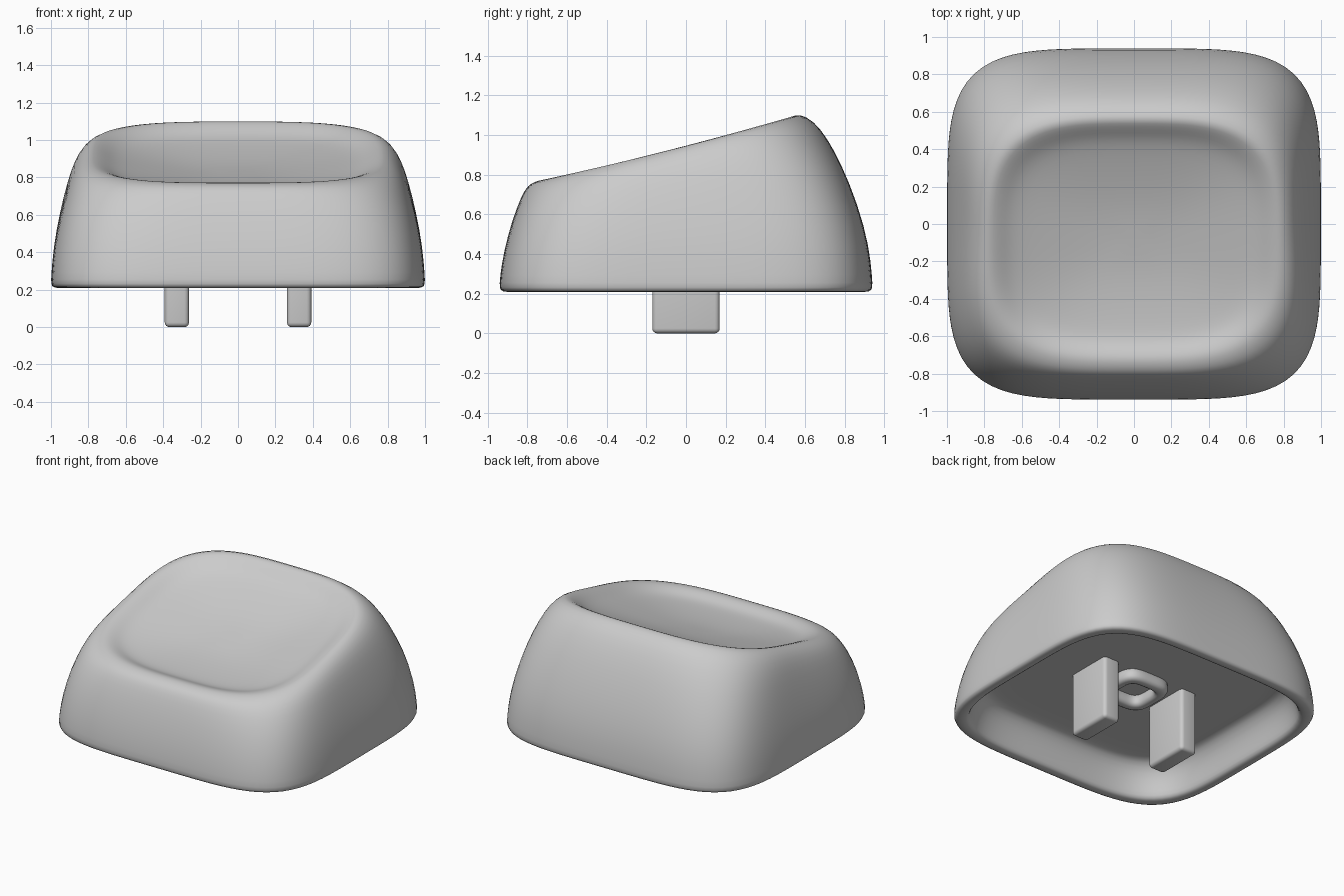
import bpy, bmesh
from math import cos, sin, tau

if "Cube" in bpy.data.objects:
    bpy.data.objects.remove(bpy.data.objects["Cube"])

grey = bpy.data.materials.new("plain grey")
grey.use_nodes = True
GREY = (0.6, 0.6, 0.6, 1)
grey.diffuse_color = GREY
grey.node_tree.nodes["Principled BSDF"].inputs["Base Color"].default_value = GREY
SEGMENTS = 64


def ring(bm, half_x, front, back, z_front, z_back, power):
    """Rounded-square loop rising from front to back with a slight sag."""
    verts = []
    mid, half_y = (front + back) / 2, (back - front) / 2
    rise = z_back - z_front
    for i in range(SEGMENTS):
        c, s = cos(tau * i / SEGMENTS), sin(tau * i / SEGMENTS)
        r = (abs(c) ** power + abs(s) ** power) ** (-1 / power)
        t = (r * s + 1) / 2
        z = z_front + rise * (t - 0.14 * t * (1 - t))
        verts.append(bm.verts.new((half_x * r * c, mid + half_y * r * s, z)))
    return verts


def loft(name, rings, closed=False):
    """Skin a list of rings, capping both ends unless it closes on itself."""
    bm = bmesh.new()
    loops = [ring(bm, *r) for r in rings]
    pairs = list(zip(loops, loops[1:]))
    if closed:
        pairs.append((loops[-1], loops[0]))
    for a, b in pairs:
        for i in range(SEGMENTS):
            j = (i + 1) % SEGMENTS
            bm.faces.new((a[i], a[j], b[j], b[i]))
    if not closed:
        for loop in (loops[0], loops[-1]):
            x, y, z = (sum(v.co[k] for v in loop) / SEGMENTS for k in range(3))
            hub = bm.verts.new((x, y, z))
            for i in range(SEGMENTS):
                bm.faces.new((loop[i], loop[(i + 1) % SEGMENTS], hub))
    return finish(name, bm)


def finish(name, bm):
    bmesh.ops.recalc_face_normals(bm, faces=bm.faces)
    mesh = bpy.data.meshes.new(name)
    bm.to_mesh(mesh)
    bm.free()
    mesh.materials.append(grey)
    mesh.shade_smooth()
    obj = bpy.data.objects.new(name, mesh)
    bpy.context.collection.objects.link(obj)
    return obj


# Hollow underside and rounded bottom lip: inset from the base edge, height
CEILING = 0.45
BASE_POWER, RIM_POWER = 4.6, 3.3
shell = [(1 - d, d - 0.94, 0.94 - d, z, z, BASE_POWER) for d, z in (
    (0.30, CEILING), (0.20, CEILING), (0.16, 0.435), (0.12, 0.38),
    (0.095, 0.29), (0.085, 0.23), (0.07, 0.208), (0.015, 0.208), (-0.001, 0.225))]

# Leaning walls up to the tilted rim
shell += [
    (0.998, -0.938, 0.938, 0.28, 0.28, 4.6),
    (0.987, -0.919, 0.923, 0.41, 0.44, 4.5),
    (0.953, -0.876, 0.866, 0.57, 0.65, 4.3),
    (0.91, -0.832, 0.78, 0.685, 0.86, 3.9),
    (0.877, -0.807, 0.71, 0.73, 0.985, 3.6),
    (0.84, -0.783, 0.645, 0.755, 1.07, 3.4),
    (0.79, -0.74, 0.57, 0.772, 1.108, RIM_POWER),
]

# Dished top: inset copies of the rim that sink below its plane
for inset, drop in ((0.04, 0.008), (0.08, 0.026), (0.12, 0.048), (0.17, 0.066),
                    (0.25, 0.082), (0.38, 0.102), (0.52, 0.118), (0.64, 0.125)):
    k = 1 - inset / 0.79
    mid, half = -0.085, 0.655 * k
    shell.append((0.79 * k, mid - half, mid + half, 0.94 - 0.168 * k - drop,
                  0.94 + 0.168 * k - drop, RIM_POWER))
cap = loft("cap_shell", shell)
smooth = cap.modifiers.new("smooth", 'SUBSURF')
smooth.levels = smooth.render_levels = 1

# Raised ring in the middle of the underside
socket = [(h, -h, h, z, z, 3.8) for h, z in (
    (0.11, CEILING + 0.02), (0.11, 0.40), (0.118, 0.382), (0.135, 0.374),
    (0.16, 0.374), (0.178, 0.382), (0.186, 0.40), (0.186, CEILING + 0.02))]
loft("socket_ring", socket, closed=True)

# Two mounting prongs
for side, name in ((1, "left_prong"), (-1, "right_prong")):
    bm = bmesh.new()
    bmesh.ops.create_cube(bm, size=1)
    top = CEILING + 0.03
    for v in bm.verts:
        v.co = (v.co.x * 0.13 + side * 0.327, v.co.y * 0.34, (v.co.z + 0.5) * top)
    prong = finish(name, bm)
    bevel = prong.modifiers.new("bevel", 'BEVEL')
    bevel.width, bevel.segments = 0.025, 4
